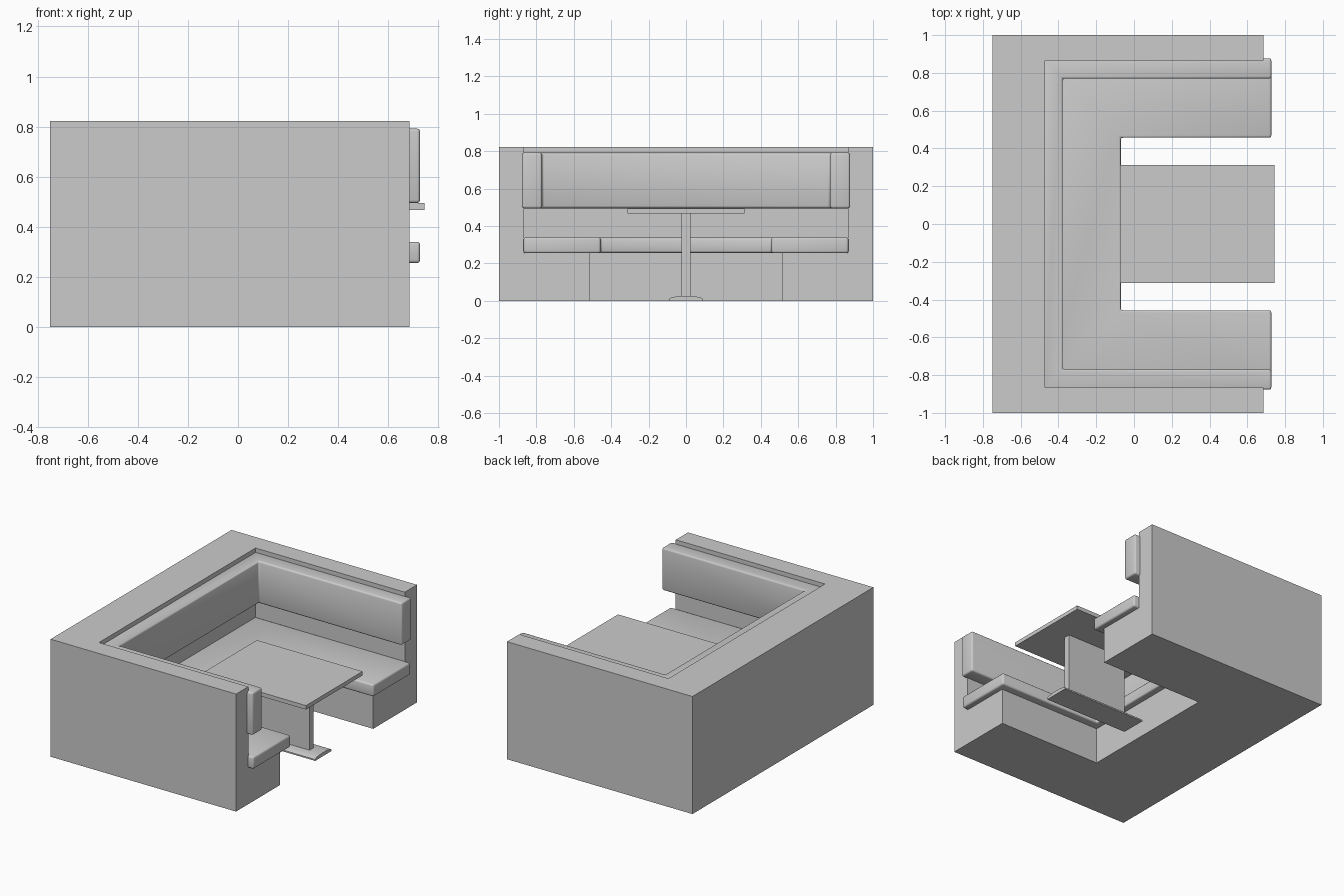
import bpy, bmesh, math

if "Cube" in bpy.data.objects:
    bpy.data.objects.remove(bpy.data.objects["Cube"])


def finish(name, bm, bevel=0.0):
    bmesh.ops.recalc_face_normals(bm, faces=bm.faces)
    if bevel:
        edges = [e for e in bm.edges if e.calc_face_angle(0) > math.radians(30)]
        bmesh.ops.bevel(bm, geom=edges, offset=bevel, segments=3,
                        profile=0.5, affect='EDGES', clamp_overlap=True)
    mesh = bpy.data.meshes.new(name)
    bm.to_mesh(mesh)
    bm.free()
    ob = bpy.data.objects.new(name, mesh)
    bpy.context.collection.objects.link(ob)
    if bevel:
        bpy.ops.object.select_all(action='DESELECT')
        bpy.context.view_layer.objects.active = ob
        ob.select_set(True)
        bpy.ops.object.shade_smooth_by_angle(angle=math.radians(40))
    return ob


def loft(name, rings, bevel=0.0):
    """Skin a row of matching closed sections and cap both ends."""
    bm = bmesh.new()
    rows = [[bm.verts.new(p) for p in ring] for ring in rings]
    n = len(rows[0])
    for a, b in zip(rows, rows[1:]):
        for i in range(n):
            j = (i + 1) % n
            bm.faces.new((a[i], a[j], b[j], b[i]))
    bm.faces.new(rows[0])
    bm.faces.new(rows[-1])
    return finish(name, bm, bevel)


def u_sweep(name, section, end_x, bevel=0.0):
    """Sweep a section around the U; points are (rear x, half width y, z)."""
    return loft(name, [
        [(end_x, -y, z) for x, y, z in section],
        [(x, -y, z) for x, y, z in section],
        [(x, y, z) for x, y, z in section],
        [(end_x, y, z) for x, y, z in section]], bevel)


def u_slab(name, outer, inner, z0, z1, end_x, bevel):
    return u_sweep(name, [(*outer, z0), (*outer, z1), (*inner, z1), (*inner, z0)],
                   end_x, bevel)


def prism(name, profile, x0, x1):
    """Extrude a (y, z) profile along x."""
    return loft(name, [[(x, y, z) for y, z in profile] for x in (x0, x1)])


def rect(w, z0, z1):
    return [(-w, z0), (w, z0), (w, z1), (-w, z1)]


# Surrounding wall with the seat plinth in one stepped section
u_sweep("booth_shell", [
    (-0.75, 1.0, 0), (-0.75, 1.0, 0.822), (-0.47, 0.865, 0.822),
    (-0.47, 0.865, 0.255), (-0.115, 0.515, 0.255), (-0.115, 0.515, 0)], 0.685)

# Upholstery
u_slab("seat_cushion", (-0.475, 0.868), (-0.07, 0.457), 0.255, 0.34, 0.727, 0.012)
u_slab("back_cushion", (-0.48, 0.877), (-0.378, 0.77), 0.495, 0.792, 0.727, 0.012)

# Table
prism("table_top", rect(0.313, 0.467, 0.495), -0.073, 0.745)
prism("table_stem", rect(0.023, 0.015, 0.468), 0.10, 0.57)

# Foot plate with a shallow domed top
dome = [(0.09 * math.cos(math.pi * i / 8), 0.010 + 0.016 * math.sin(math.pi * i / 8))
        for i in range(9)]
prism("table_foot", [(-0.09, 0), (0.09, 0)] + dome, 0.005, 0.66)
